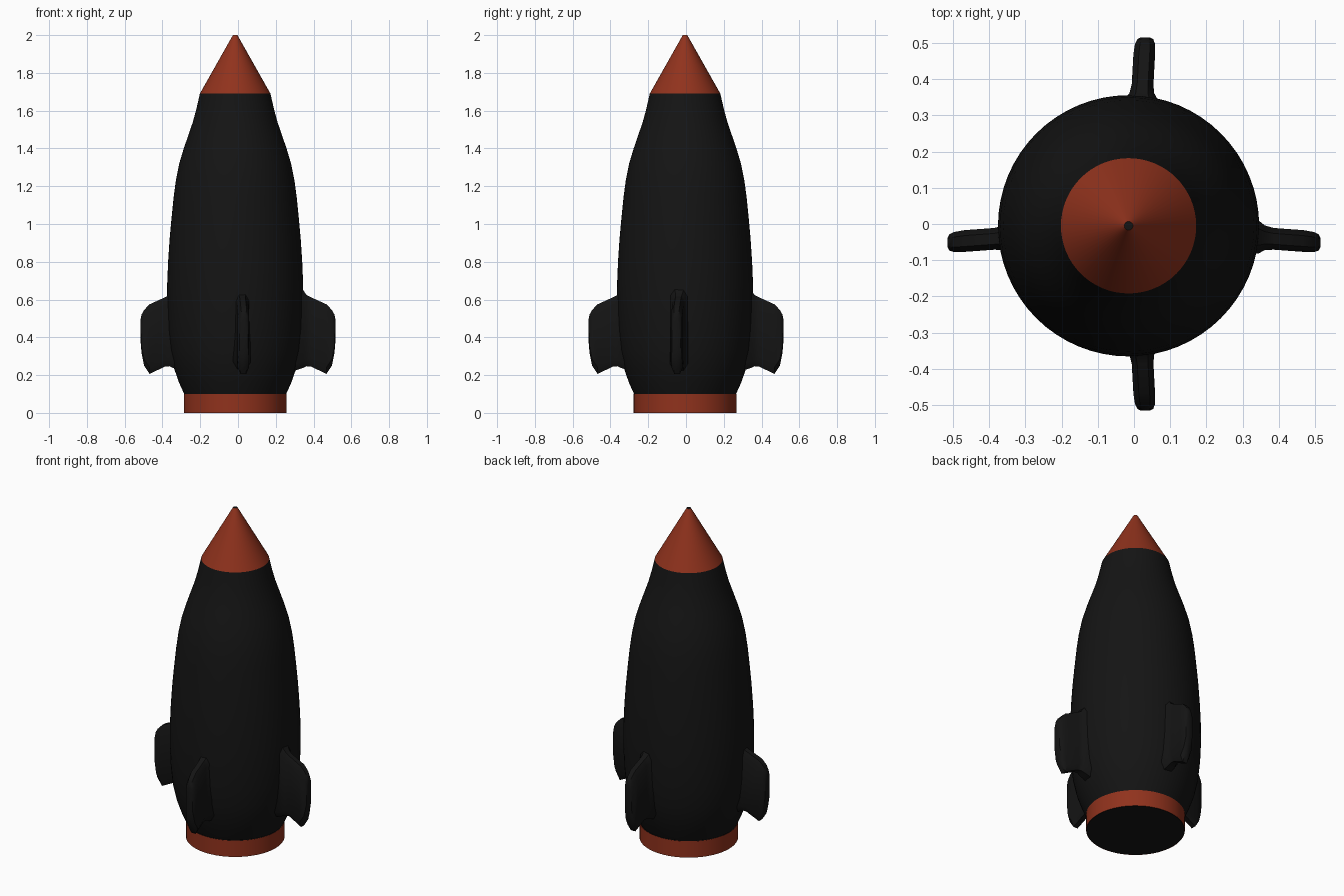
import bpy, bmesh, math

if "Cube" in bpy.data.objects:
    bpy.data.objects.remove(bpy.data.objects["Cube"])

CX, CY = -0.015, -0.005   # hull axis sits slightly off centre
SIDES = 64


def material(name, rgb):
    m = bpy.data.materials.new(name)
    m.diffuse_color = (*rgb, 1)
    m.use_nodes = True
    m.node_tree.nodes["Principled BSDF"].inputs["Base Color"].default_value = m.diffuse_color
    return m


RED = material("rust_red", (0.28, 0.032, 0.012))
BLACK = material("black", (0.007, 0.007, 0.007))


def loft(name, rings, mat, cap_start=False, cap_end=False, angle=35):
    """Skin a list of equal-length point loops."""
    bm = bmesh.new()
    loops = [[bm.verts.new(p) for p in ring] for ring in rings]
    n = len(loops[0])
    for a, b in zip(loops, loops[1:]):
        for i in range(n):
            j = (i + 1) % n
            bm.faces.new((a[i], a[j], b[j], b[i]))
    if cap_start:
        bm.faces.new(loops[0][::-1])
    if cap_end:
        bm.faces.new(loops[-1])
    bmesh.ops.recalc_face_normals(bm, faces=bm.faces)
    me = bpy.data.meshes.new(name)
    bm.to_mesh(me)
    bm.free()
    ob = bpy.data.objects.new(name, me)
    bpy.context.collection.objects.link(ob)
    me.materials.append(mat)
    bpy.ops.object.select_all(action='DESELECT')
    bpy.context.view_layer.objects.active = ob
    ob.select_set(True)
    bpy.ops.object.shade_smooth_by_angle(angle=math.radians(angle))
    return ob


def circle(r, z):
    return [(CX + r * math.cos(t), CY + r * math.sin(t), z)
            for t in (2 * math.pi * i / SIDES for i in range(SIDES))]


def revolve(name, profile, mat, **caps):
    return loft(name, [circle(r, z) for r, z in profile], mat, **caps)


# Hull, exhaust band and nose, with black end caps
revolve("hull", [(0.27, 0.1), (0.297, 0.16), (0.325, 0.24), (0.345, 0.33),
                 (0.356, 0.44), (0.361, 0.56), (0.36, 0.68), (0.355, 0.8),
                 (0.347, 0.92), (0.338, 1.02), (0.326, 1.14), (0.314, 1.23),
                 (0.296, 1.32), (0.272, 1.4), (0.248, 1.47), (0.224, 1.54),
                 (0.205, 1.61), (0.187, 1.69)], BLACK)
for name, profile in (("exhaust_band", [(0.272, 0), (0.272, 0.1)]),
                      ("nose_cone", [(0.187, 1.69), (0.012, 2.0)])):
    revolve(name, profile, RED)
revolve("base_plate", [(0.27, 0.0), (0.271, 0.001)], BLACK, cap_start=True)
revolve("nose_tip", [(0.012, 1.999), (0.012, 2.0)], BLACK, cap_end=True)

# Fin stations: distance out, bottom z, top z, half thickness, side offset
STATIONS = [(0.29, 0.22, 0.71, 0.05, 0.036), (0.345, 0.238, 0.65, 0.045, 0.036),
            (0.362, 0.247, 0.625, 0.034, 0.038), (0.386, 0.246, 0.612, 0.030, 0.041),
            (0.468, 0.206, 0.575, 0.030, 0.047), (0.497, 0.25, 0.545, 0.028, 0.05),
            (0.511, 0.32, 0.52, 0.022, 0.051), (0.515, 0.37, 0.5, 0.014, 0.051)]


def fin_section(z0, z1, w):
    c = 0.035
    return [(-w, z0 + c), (-w * 0.5, z0), (w * 0.5, z0), (w, z0 + c),
            (w, z1 - c), (w * 0.5, z1), (-w * 0.5, z1), (-w, z1 - c)]


# Side fins lean towards -y, front and back fins towards +x
for name, axis, sign in (("right_fin", 0, 1), ("left_fin", 0, -1),
                         ("back_fin", 1, 1), ("front_fin", 1, -1)):
    rings = []
    for d, z0, z1, w, off in STATIONS:
        if axis == 0:
            ring = [(sign * d, s - off, z) for s, z in fin_section(z0, z1, w)]
        else:
            ring = [(s + 0.75 * off - 0.007, sign * d, z)
                    for s, z in fin_section(z0, z1, w)]
        rings.append(ring)
    loft(name, rings, BLACK, cap_end=True)
